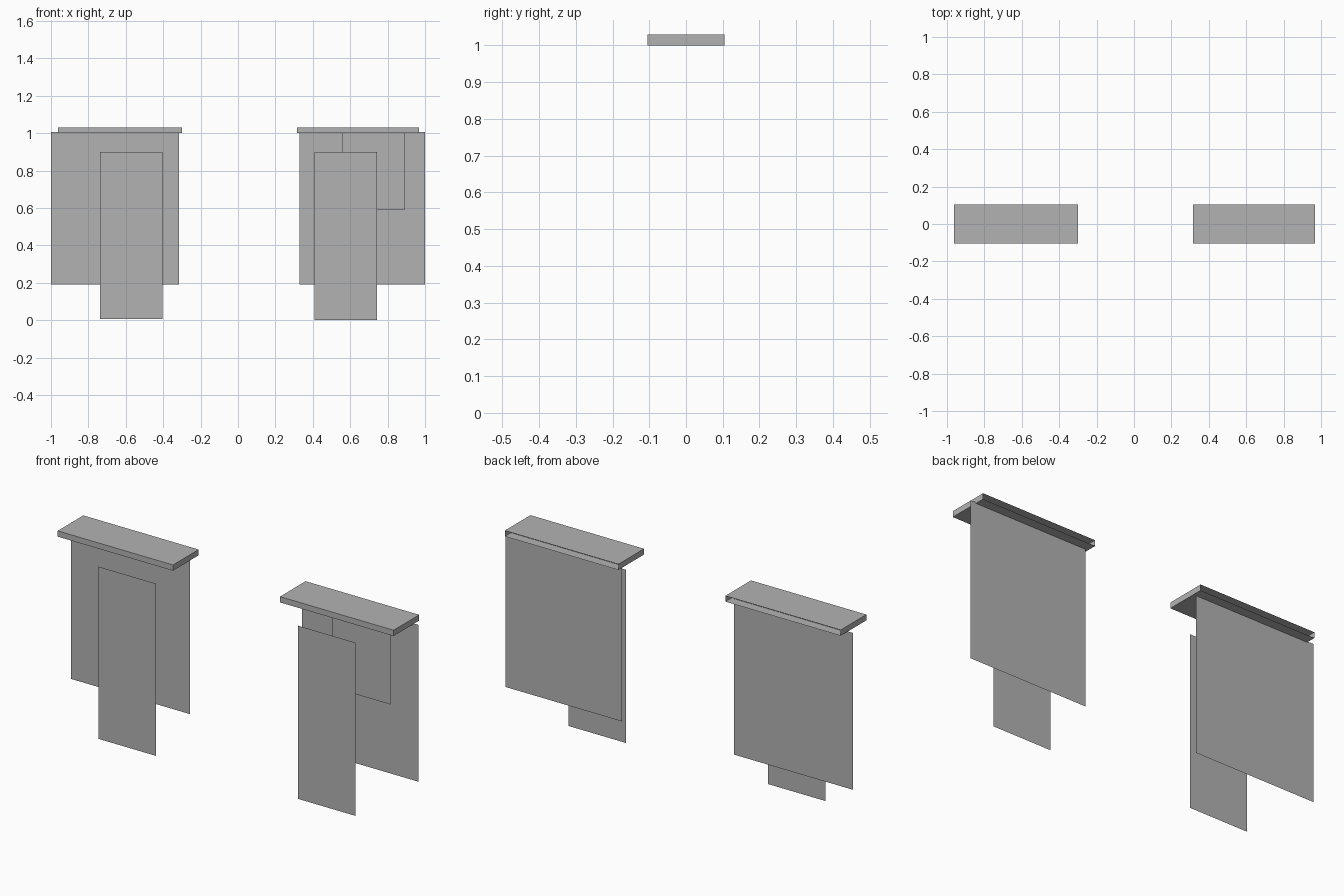
import bpy
import bmesh
from mathutils import Vector

cube = bpy.data.objects.get("Cube")
if cube:
    bpy.data.objects.remove(cube, do_unlink=True)

# One plain grey for everything
grey = bpy.data.materials.new("plain_grey")
grey.use_nodes = True
colour = (0.45, 0.45, 0.45, 1.0)
grey.diffuse_color = colour
grey.node_tree.nodes["Principled BSDF"].inputs["Base Color"].default_value = colour


def finish(name, bm):
    mesh = bpy.data.meshes.new(name)
    bm.to_mesh(mesh)
    bm.free()
    mesh.materials.append(grey)
    obj = bpy.data.objects.new(name, mesh)
    bpy.context.collection.objects.link(obj)
    return obj


def sheet(name, x0, x1, y, z0, z1):
    """Thin upright sheet facing the front."""
    bm = bmesh.new()
    corners = [(x0, y, z0), (x1, y, z0), (x1, y, z1), (x0, y, z1)]
    bm.faces.new([bm.verts.new(c) for c in corners])
    return finish(name, bm)


def ledge(name, x0, x1, depth, z0, z1):
    """Flat hollow box, open along its back."""
    bm = bmesh.new()
    bmesh.ops.create_cube(bm, size=1)
    bmesh.ops.scale(bm, vec=(x1 - x0, depth, z1 - z0), verts=bm.verts)
    bmesh.ops.translate(bm, vec=Vector(((x0 + x1) / 2, 0, (z0 + z1) / 2)), verts=bm.verts)
    bm.normal_update()
    back = [f for f in bm.faces if f.normal.y > 0.9]
    bmesh.ops.delete(bm, geom=back, context="FACES_ONLY")
    return finish(name, bm)


BACK_Y, MIDDLE_Y, FRONT_Y = 0.055, -0.018, -0.093

# Wide back panels
sheet("right_back_panel", -1.0, -0.315, BACK_Y, 0.19, 1.005)
sheet("left_back_panel", 0.33, 1.0, BACK_Y, 0.19, 1.005)

# Narrow front panels reaching the ground
sheet("right_front_panel", -0.738, -0.405, FRONT_Y, 0.005, 0.9)
sheet("left_front_panel", 0.41, 0.742, FRONT_Y, 0.0, 0.9)

# Short panel between the left pair
sheet("left_middle_panel", 0.555, 0.89, MIDDLE_Y, 0.59, 1.0)

# Ledges on top
ledge("right_ledge", -0.963, -0.3, 0.21, 1.0, 1.03)
ledge("left_ledge", 0.315, 0.968, 0.21, 1.0, 1.03)
